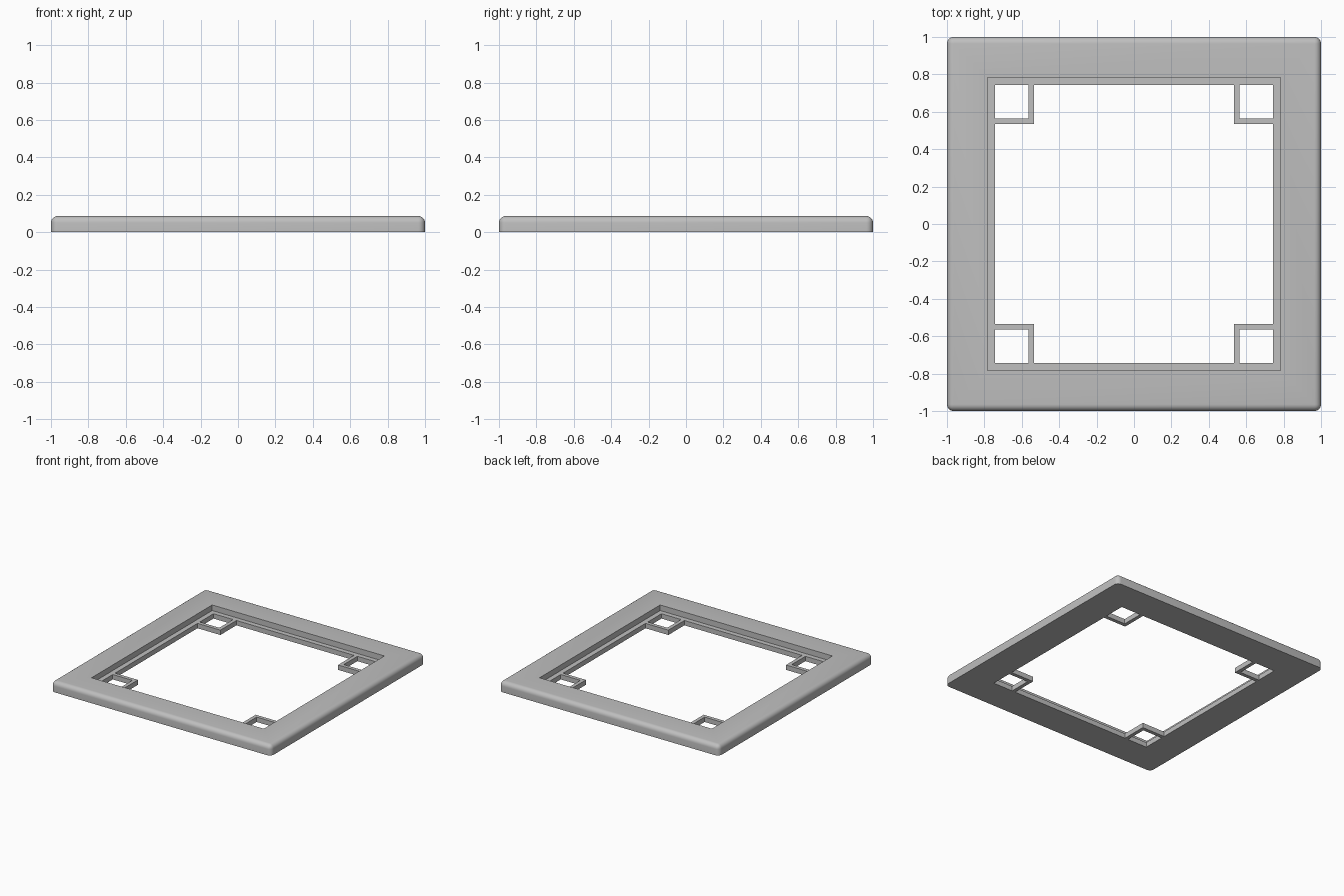
import bpy
import bmesh
import math
from mathutils import Vector

default = bpy.data.objects.get("Cube")
if default:
    bpy.data.objects.remove(default, do_unlink=True)

HEIGHT, LEDGE = 0.086, 0.04        # full thickness and height of the inner ledge
RECESS, OPENING = 0.783, 0.743     # half widths of the upper recess and the through opening
OUTER, INNER = 0.535, 0.565        # bracket faces: towards the centre, towards the corner
ROUND = 0.036

grey = bpy.data.materials.new("light_grey")
grey.use_nodes = True
colour = (0.52, 0.52, 0.52, 1)
grey.diffuse_color = colour
grey.node_tree.nodes["Principled BSDF"].inputs["Base Color"].default_value = colour


def box(name, low, high):
    """Axis-aligned box between two corners."""
    low, high = Vector(low), Vector(high)
    bm = bmesh.new()
    bmesh.ops.create_cube(bm, size=1)
    for v in bm.verts:
        v.co = (low + high) / 2 + v.co * (high - low)
    mesh = bpy.data.meshes.new(name)
    bm.to_mesh(mesh)
    bm.free()
    obj = bpy.data.objects.new(name, mesh)
    bpy.context.collection.objects.link(obj)
    return obj


# Outer slab with rounded sides and top, flat underneath
frame = box("frame", (-1, -1, 0), (1, 1, HEIGHT))
frame.data.materials.append(grey)
bm = bmesh.new()
bm.from_mesh(frame.data)
edges = [e for e in bm.edges if max(v.co.z for v in e.verts) > HEIGHT / 2]
bmesh.ops.bevel(bm, geom=edges, offset=ROUND, segments=6, profile=0.5, affect="EDGES")
bm.to_mesh(frame.data)
bm.free()

# Recess above the ledge, cross-shaped opening and four small corner windows
cutters = [
    box("recess_cutter", (-RECESS, -RECESS, LEDGE), (RECESS, RECESS, 1)),
    box("wide_cutter", (-OPENING, -OUTER, -1), (OPENING, OUTER, 1.1)),
    box("long_cutter", (-OUTER, -OPENING, -1.1), (OUTER, OPENING, 1.2)),
]
for sx in (-1, 1):
    for sy in (-1, 1):
        xs = sorted((sx * INNER, sx * OPENING))
        ys = sorted((sy * INNER, sy * OPENING))
        cutters.append(box("window_cutter", (xs[0], ys[0], -1), (xs[1], ys[1], 1.1)))

bpy.context.view_layer.objects.active = frame
for cutter in cutters:
    cutter.hide_render = True
    cut = frame.modifiers.new("cut", "BOOLEAN")
    cut.operation, cut.solver, cut.object = "DIFFERENCE", "EXACT", cutter
    bpy.ops.object.modifier_apply(modifier=cut.name)
    bpy.data.objects.remove(cutter, do_unlink=True)

# Smooth rounding, crisp inner edges
bpy.ops.object.select_all(action="DESELECT")
frame.select_set(True)
bpy.ops.object.shade_smooth_by_angle(angle=math.radians(30))
